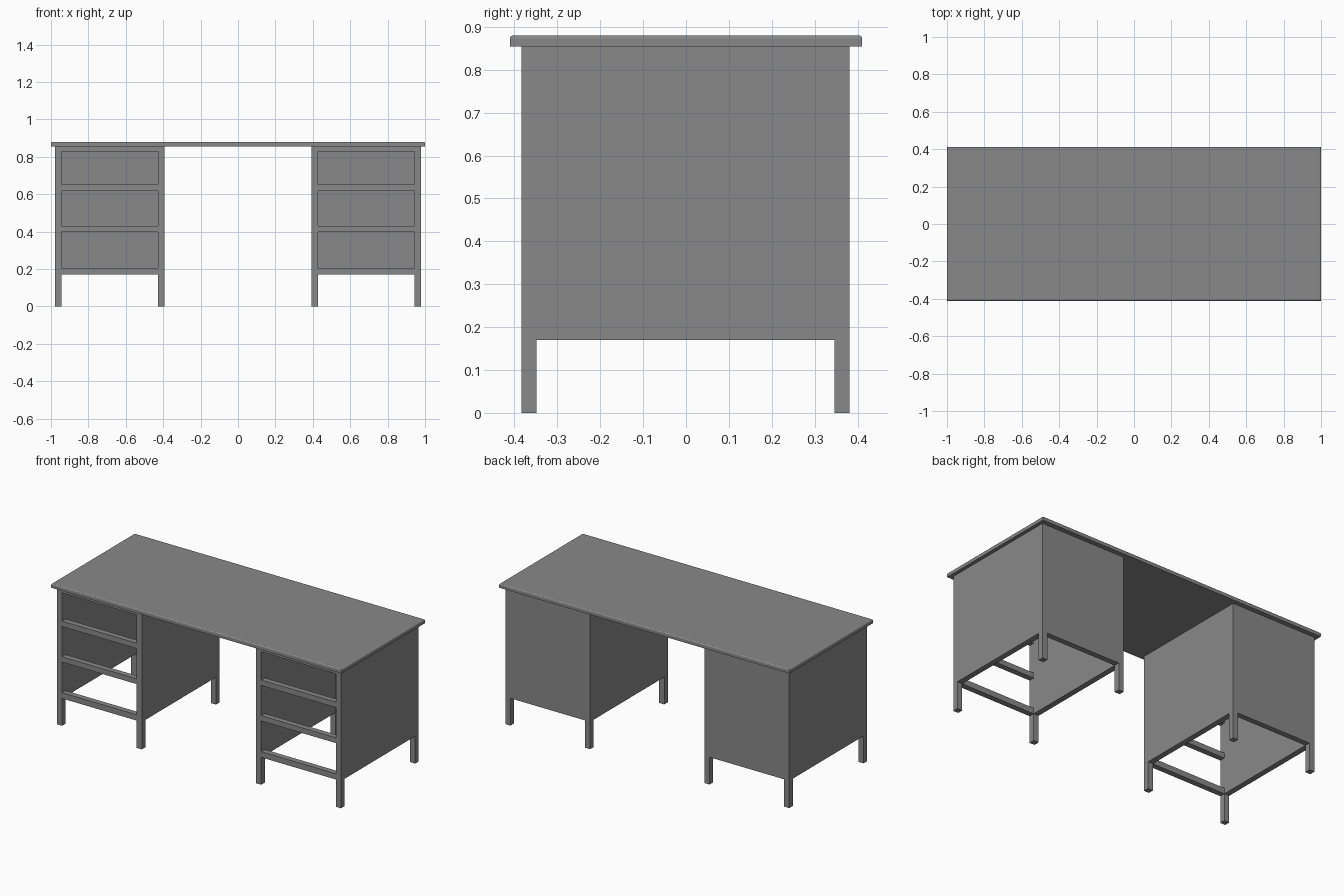
import bpy
import bmesh

if "Cube" in bpy.data.objects:
    bpy.data.objects.remove(bpy.data.objects["Cube"], do_unlink=True)

grey = bpy.data.materials.new("plain grey")
grey.use_nodes = True
colour = (0.25, 0.25, 0.25, 1)
grey.diffuse_color = colour
grey.node_tree.nodes["Principled BSDF"].inputs["Base Color"].default_value = colour


def box(name, x, y, z):
    """Box spanning the given (low, high) ranges."""
    bm = bmesh.new()
    bmesh.ops.create_cube(bm, size=1)
    for v in bm.verts:
        v.co = [r[0] if c < 0 else r[1] for r, c in zip((x, y, z), v.co)]
    mesh = bpy.data.meshes.new(name)
    bm.to_mesh(mesh)
    bm.free()
    mesh.materials.append(grey)
    obj = bpy.data.objects.new(name, mesh)
    bpy.context.collection.objects.link(obj)
    return obj


def apply_modifier(obj, mod):
    bpy.context.view_layer.objects.active = obj
    bpy.ops.object.modifier_apply(modifier=mod.name)


def cut(obj, x, y, z):
    cutter = box("cutter", x, y, z)
    cutter.hide_render = True
    mod = obj.modifiers.new("cut", "BOOLEAN")
    mod.operation = "DIFFERENCE"
    mod.solver = "EXACT"
    mod.object = cutter
    apply_modifier(obj, mod)
    bpy.data.objects.remove(cutter, do_unlink=True)


# Desk dimensions
TOP_Z, PANEL_Z = 0.855, 0.17
INNER, OUTER = 0.394, 0.978
FRONT, BACK = -0.384, 0.381
POST = 0.035
OPENINGS = [(0.206, 0.397), (0.43, 0.618), (0.652, 0.828)]

# Desktop with softened upper edges
desktop = box("desktop", (-1, 1), (-0.411, 0.411), (TOP_Z, 0.88))
bm = bmesh.new()
bm.from_mesh(desktop.data)
upper = [e for e in bm.edges if all(v.co.z > TOP_Z + 0.01 for v in e.verts)]
bmesh.ops.bevel(bm, geom=upper, offset=0.007, segments=3, profile=0.5, affect="EDGES")
bm.to_mesh(desktop.data)
bm.free()

# Two hollow pedestals with legs and open drawer bays
for side, sign in (("left", 1), ("right", -1)):
    xs = sorted((sign * INNER, sign * OUTER))
    inside_x = (xs[0] + POST, xs[1] - POST)
    inside_y = (FRONT + POST, BACK - POST)
    pedestal = box(side + "_pedestal", xs, (FRONT, BACK), (0, TOP_Z))
    cut(pedestal, inside_x, inside_y, (-0.1, 1))
    # Gaps between the legs
    cut(pedestal, inside_x, (-1, 1), (-0.1, PANEL_Z))
    cut(pedestal, (xs[0] - 0.1, xs[1] + 0.1), inside_y, (-0.1, PANEL_Z))
    # Drawer bays at the front
    for bay in OPENINGS:
        cut(pedestal, inside_x, (-1, 0), bay)
